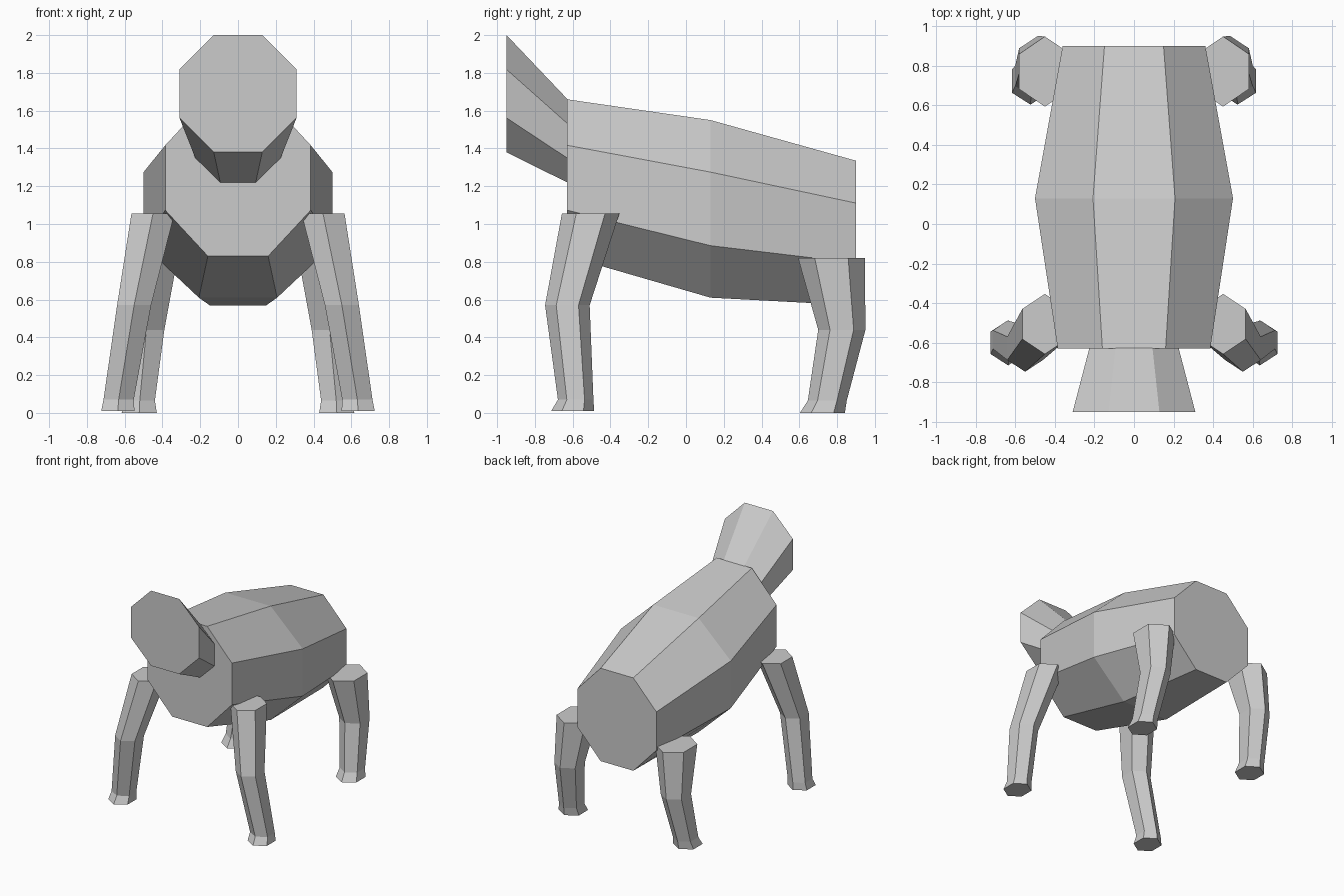
import bpy, bmesh
from math import cos, sin, pi

if "Cube" in bpy.data.objects:
    bpy.data.objects.remove(bpy.data.objects["Cube"], do_unlink=True)

# One clay grey for the whole model
GREY = (0.6, 0.6, 0.6, 1)
clay = bpy.data.materials.new("clay grey")
clay.use_nodes = True
clay.diffuse_color = GREY
clay.node_tree.nodes["Principled BSDF"].inputs["Base Color"].default_value = GREY


def ring(sides, half_u, half_v, turn):
    """Flat-sided polygon, scaled so its extents are half_u and half_v."""
    pts = [(cos(2 * pi * (i + turn) / sides), sin(2 * pi * (i + turn) / sides))
           for i in range(sides)]
    max_u = max(p[0] for p in pts)
    max_v = max(p[1] for p in pts)
    return [(u / max_u * half_u, v / max_v * half_v) for u, v in pts]


def loft(name, rings, mirrored=False):
    """Skin a list of point rings and close both ends."""
    bm = bmesh.new()
    loops = [[bm.verts.new(p) for p in r] for r in rings]
    for a, b in zip(loops, loops[1:]):
        for i in range(len(a)):
            j = (i + 1) % len(a)
            bm.faces.new((a[i], a[j], b[j], b[i]))
    bm.faces.new(loops[0])
    bm.faces.new(loops[-1])
    bmesh.ops.recalc_face_normals(bm, faces=bm.faces)
    mesh = bpy.data.meshes.new(name)
    bm.to_mesh(mesh)
    bm.free()
    mesh.materials.append(clay)
    obj = bpy.data.objects.new(name, mesh)
    bpy.context.collection.objects.link(obj)
    if mirrored:
        obj.modifiers.new("mirror", "MIRROR").use_mirror_merge = False
    return obj


def trunk(name, stations):
    """Octagonal loft along y: (y, centre z, half width, half height)."""
    loft(name, [[(u, y, z + v) for u, v in ring(8, w, h, 0.5)]
                for y, z, w, h in stations])


def leg(name, stations):
    """Hexagonal loft down z: (z, centre x, centre y, half width, half depth)."""
    loft(name, [[(x + u, y + v, z) for u, v in ring(6, w, d, 0.5)]
                for z, x, y, w, d in stations], mirrored=True)


# Barrel body and flared head
trunk("body", [(-0.63, 1.245, 0.385, 0.415),
               (0.13, 1.08, 0.5, 0.47),
               (0.9, 0.952, 0.36, 0.383)])
trunk("head", [(-0.95, 1.69, 0.31, 0.31),
               (-0.625, 1.438, 0.225, 0.22)])

# Legs: hip, knee, ankle, sole
leg("front_legs", [(1.055, 0.45, -0.505, 0.114, 0.152),
                   (0.57, 0.55, -0.628, 0.09, 0.118),
                   (0.07, 0.632, -0.584, 0.08, 0.094),
                   (0.01, 0.636, -0.6, 0.088, 0.114)])
leg("rear_legs", [(0.82, 0.45, 0.77, 0.13, 0.177),
                  (0.44, 0.485, 0.825, 0.095, 0.125),
                  (0.065, 0.52, 0.748, 0.08, 0.103),
                  (0.0, 0.523, 0.722, 0.093, 0.119)])
